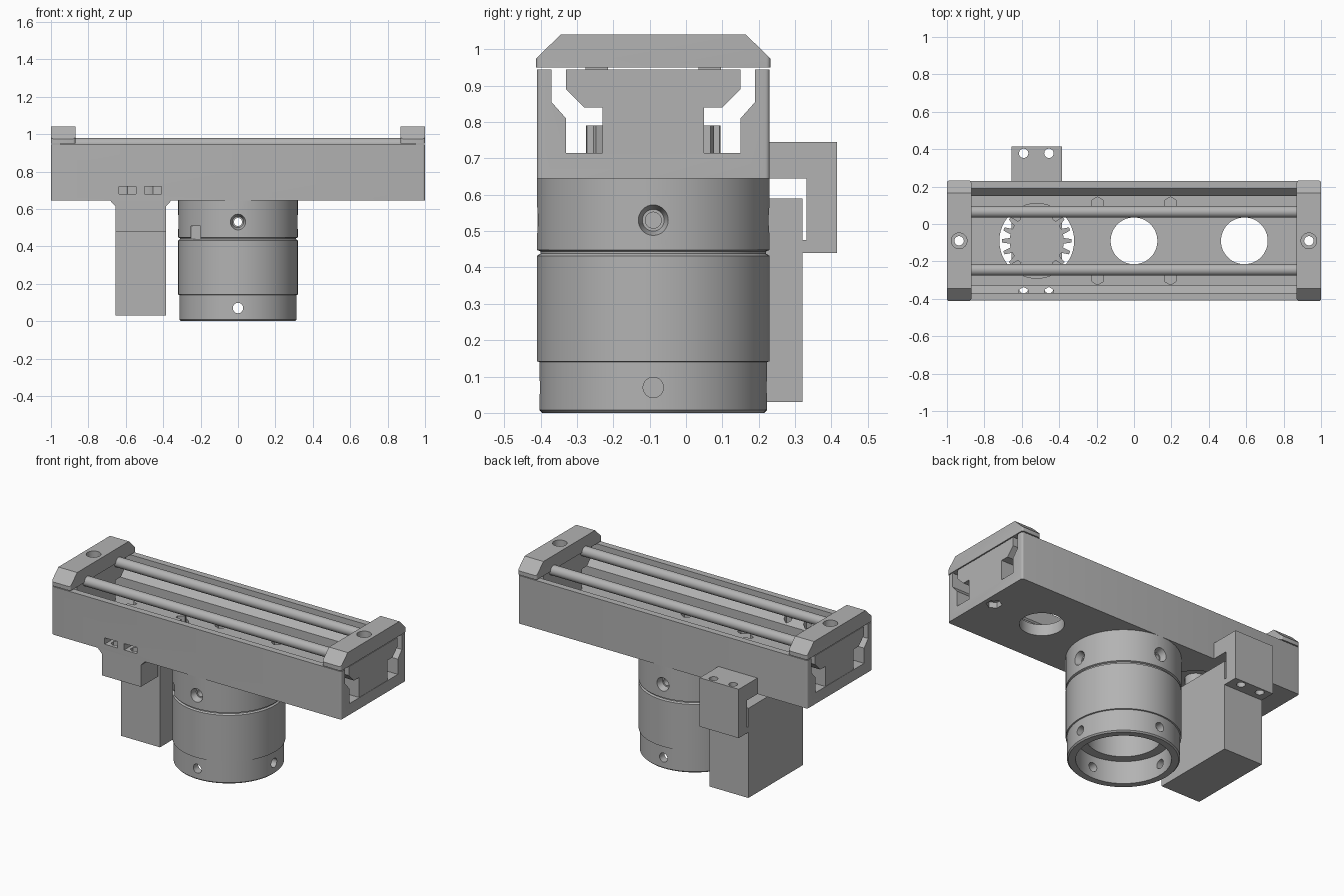
import bpy, bmesh
from math import pi, cos, sin, radians
from mathutils import Matrix, Vector

if "Cube" in bpy.data.objects:
    bpy.data.objects.remove(bpy.data.objects["Cube"])

grey = bpy.data.materials.new("plain_grey")
grey.use_nodes = True
grey.diffuse_color = (0.45, 0.45, 0.45, 1)
grey.node_tree.nodes["Principled BSDF"].inputs["Base Color"].default_value = (0.45, 0.45, 0.45, 1)

CY = -0.09  # centre line of the carriage in y


def finish(name, bm):
    bmesh.ops.recalc_face_normals(bm, faces=bm.faces)
    mesh = bpy.data.meshes.new(name)
    bm.to_mesh(mesh)
    bm.free()
    ob = bpy.data.objects.new(name, mesh)
    bpy.context.collection.objects.link(ob)
    mesh.materials.append(grey)
    return ob


def prism(name, points, axis, lo, hi, round_ends=0):
    """Extrude a 2D outline along an axis: x uses (y, z), y uses (x, z), z uses (x, y)."""
    bm = bmesh.new()
    i = "xyz".index(axis)

    def place(p):
        v = list(p)
        v.insert(i, lo)
        return bm.verts.new(v)
    face = bm.faces.new([place(p) for p in points])
    new = bmesh.ops.extrude_face_region(bm, geom=[face])["geom"]
    shift = Vector((0, 0, 0))
    shift[i] = hi - lo
    bmesh.ops.translate(bm, vec=shift, verts=[g for g in new if isinstance(g, bmesh.types.BMVert)])
    if round_ends:
        ys = [p[0] for p in points]
        edges = [e for e in bm.edges
                 if abs(e.verts[0].co.x - e.verts[1].co.x) < 1e-5
                 and abs(e.verts[0].co.y - e.verts[1].co.y) < 1e-5
                 and min(abs(e.verts[0].co.y - y) for y in (min(ys), max(ys))) < 1e-5]
        bmesh.ops.bevel(bm, geom=edges, offset=round_ends, segments=4, profile=0.5, affect="EDGES")
    return finish(name, bm)


def box(name, x0, x1, y0, y1, z0, z1):
    return prism(name, [(x0, y0), (x1, y0), (x1, y1), (x0, y1)], "z", z0, z1)


def cone(name, start, end, r1, r2=None, sides=32):
    a, b = Vector(start), Vector(end)
    bm = bmesh.new()
    turn = (b - a).to_track_quat("Z", "Y").to_matrix().to_4x4()
    bmesh.ops.create_cone(bm, cap_ends=True, segments=sides, radius1=r1,
                          radius2=r1 if r2 is None else r2, depth=(b - a).length,
                          matrix=Matrix.Translation((a + b) / 2) @ turn)
    return finish(name, bm)


def lathe(name, profile, steps=96):
    bm = bmesh.new()
    verts = [bm.verts.new((r, CY, z)) for r, z in profile]
    edges = [bm.edges.new((verts[i - 1], verts[i])) for i in range(len(verts))]
    bmesh.ops.spin(bm, geom=verts + edges, cent=(0, CY, 0), axis=(0, 0, 1), angle=2 * pi, steps=steps)
    bmesh.ops.remove_doubles(bm, verts=bm.verts, dist=1e-5)
    return finish(name, bm)


def cut(ob, cutters):
    bpy.context.view_layer.objects.active = ob
    for c in cutters:
        m = ob.modifiers.new("cut", "BOOLEAN")
        m.operation, m.solver, m.object = "DIFFERENCE", "EXACT", c
        bpy.ops.object.modifier_apply(modifier=m.name)
        bpy.data.objects.remove(c)


def smooth(ob):
    bpy.ops.object.select_all(action="DESELECT")
    ob.select_set(True)
    bpy.context.view_layer.objects.active = ob
    bpy.ops.object.shade_smooth_by_angle(angle=radians(30))


def mirrored(half):
    return half + [(2 * CY - y, z) for y, z in reversed(half)]


def upright(x, y, r, z0, z1, sides=32):
    return cone("cutter", (x, y, z0), (x, y, z1), r, sides=sides)


GEAR_X = -0.52
BOLTS = (-0.59, -0.455)

# Long open trough with floor openings, nut pockets and bolt slots
trough = prism("trough", mirrored([(-0.41, 0.645), (-0.41, 0.945), (-0.37, 0.945),
                                   (-0.37, 0.855), (-0.33, 0.81), (-0.33, 0.715)]),
               "x", -1, 1, 0.012)
cutters = [upright(x, CY, r, 0.5, 0.8, 48) for x, r in ((GEAR_X, 0.2), (0, 0.125), (0.59, 0.125))]
for sx in (-1, 1):
    cutters += [upright(sx * 0.935, CY, 0.025, 0.6, 0.8), upright(sx * 0.935, CY, 0.045, 0.6, 0.68, 6)]
    cutters += [upright(sx * 0.195, CY + sy * 0.2, 0.035, 0.685, 0.8, 6) for sy in (-1, 1)]
for x in BOLTS:
    cutters += [box("cutter", x - 0.045, x + 0.045, -0.45, -0.34, 0.68, 0.72),
                upright(x, -0.365, 0.028, 0.6, 0.86, 6)]
cut(trough, cutters)
smooth(trough)

# End blocks that leave the stepped side channels open, and chamfered caps above them
for side, sx in (("right", -1), ("left", 1)):
    lo, hi = sorted((sx * 0.88, sx * 0.998))
    block = prism(side + "_end_block", mirrored([(-0.23, 0.71), (-0.23, 0.84), (-0.28, 0.84),
                                                 (-0.33, 0.89), (-0.33, 0.945)]), "x", lo, hi)
    cut(block, [upright(sx * 0.935, CY, 0.025, 0.6, 1.1)])
    smooth(block)
    lo, hi = sorted((sx * 0.87, sx))
    cap = prism(side + "_end_cap", mirrored([(-0.412, 0.95), (-0.412, 0.975), (-0.345, 1.04)]),
                "x", lo, hi, 0.012)
    cut(cap, [upright(sx * 0.935, CY, 0.025, 0.9, 1.1), upright(sx * 0.935, CY, 0.042, 1.0, 1.1)])
    smooth(cap)

# Guide rods
for side, sy in (("front", -1), ("back", 1)):
    y = CY + sy * 0.155
    smooth(cone(side + "_guide_rod", (-0.95, y, 0.948), (0.95, y, 0.948), 0.031, sides=40))

# Drive gear inside the trough
TEETH = 18
outline = []
for i in range(TEETH):
    for step, r in ((-0.3, 0.145), (-0.14, 0.187), (0.14, 0.187), (0.3, 0.145)):
        a = 2 * pi * (i + step) / TEETH
        outline.append((GEAR_X + r * cos(a), CY + r * sin(a)))
prism("drive_gear", outline, "z", 0.71, 0.79)
smooth(cone("gear_shaft", (GEAR_X, CY, 0.58), (GEAR_X, CY, 0.72), 0.06))

# Motor box
box("motor", -0.655, -0.385, -0.22, 0.32, 0.03, 0.59)

# Front motor bracket with flared top
front_bracket = prism("front_bracket", [(-0.685, 0.646), (-0.655, 0.615), (-0.655, 0.48),
                                        (-0.385, 0.48), (-0.385, 0.615), (-0.355, 0.646)],
                      "y", -0.409, -0.24)
cut(front_bracket, [upright(x, -0.345, 0.025, 0.4, 0.7) for x in BOLTS])
smooth(front_bracket)

# Back motor bracket: hooked arm
back_bracket = prism("back_bracket", [(0.22, 0.645), (0.22, 0.745), (0.415, 0.745), (0.415, 0.44),
                                      (0.32, 0.44), (0.32, 0.475), (0.332, 0.475), (0.332, 0.645)],
                     "x", -0.655, -0.385)
cut(back_bracket, [upright(x, 0.378, 0.025, 0.4, 0.8) for x in BOLTS])
smooth(back_bracket)


# Round barrel in two stages, with four screw holes around each
def radial(z, r_out, r_in, d_out, d_in):
    holes = []
    for k in range(4):
        d = Vector((cos(k * pi / 2), sin(k * pi / 2), 0))
        c = Vector((0, CY, z))
        holes.append(cone("cutter", c + d * d_in, c + d * d_out, r_in, r_out))
    return holes


lower = lathe("lower_barrel", [(0.265, 0), (0.305, 0), (0.313, 0.008), (0.313, 0.14), (0.32, 0.142),
                               (0.32, 0.432), (0.31, 0.438), (0.21, 0.438), (0.21, 0.14), (0.265, 0.14)])
cut(lower, radial(0.07, 0.028, 0.028, 0.4, 0.15))
smooth(lower)

upper = lathe("upper_barrel", [(0.21, 0.436), (0.31, 0.436), (0.31, 0.444), (0.32, 0.448),
                               (0.32, 0.648), (0.21, 0.648)])
cut(upper, radial(0.53, 0.022, 0.022, 0.4, 0.15) + radial(0.53, 0.045, 0.03, 0.33, 0.28)
    + [box("cutter", -0.25, -0.2, -0.42, -0.27, 0.43, 0.51)])
smooth(upper)
